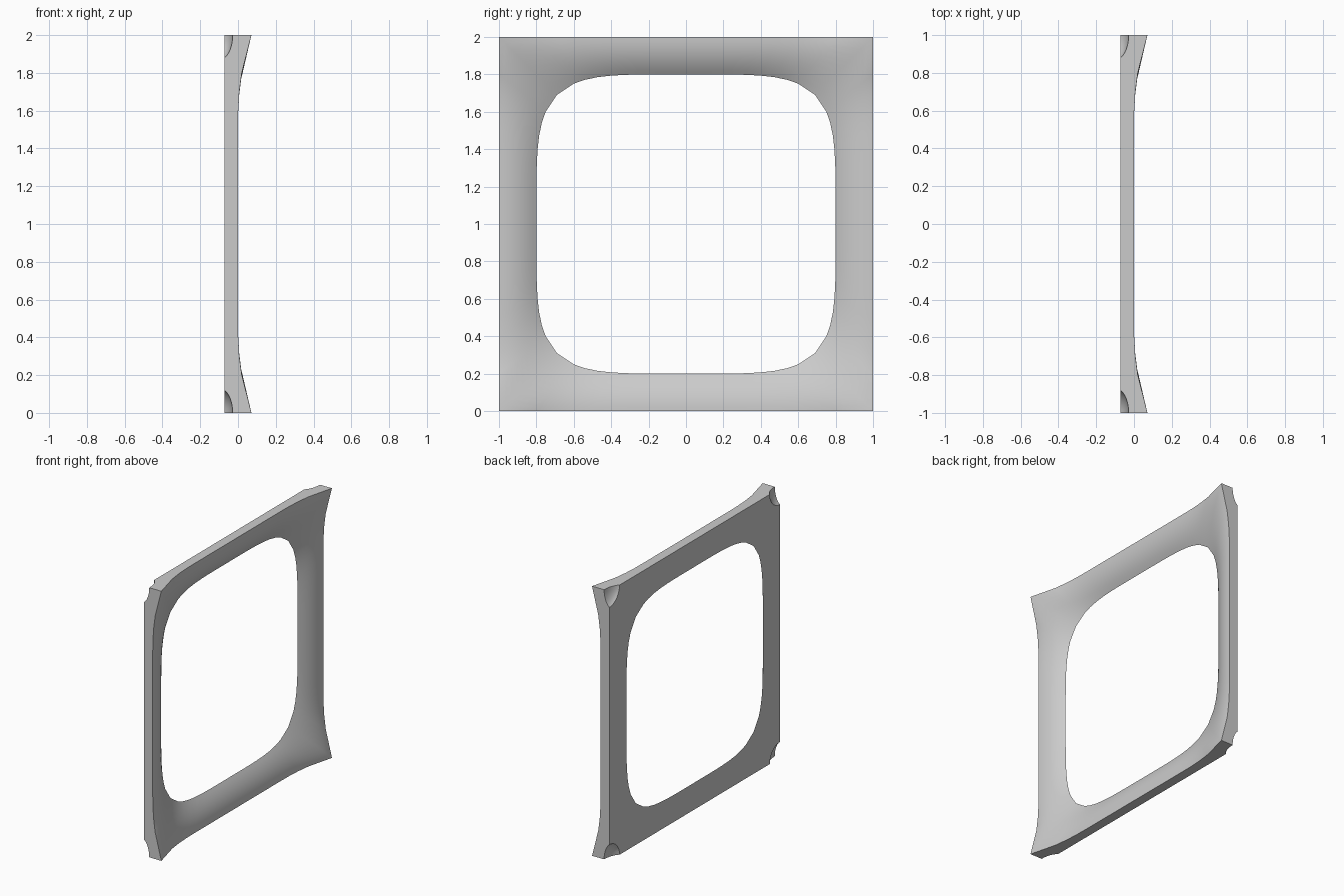
import bpy, bmesh
from mathutils import Vector

old = bpy.data.objects.get("Cube")
if old:
    bpy.data.objects.remove(old, do_unlink=True)

BACK = -0.071      # flat rear plane
HOLE = 0.8         # half width of the opening
POWER = 4.7        # squareness of the opening
RINGS = 10

mat = bpy.data.materials.new("plain grey")
mat.use_nodes = True
grey = (0.6, 0.6, 0.6, 1)
mat.diffuse_color = grey
mat.node_tree.nodes["Principled BSDF"].inputs["Base Color"].default_value = grey


def outer_height(t):
    """Thickness along the outer edge, flaring up towards each corner."""
    return 0.071 + 0.071 * (max(0, abs(t) - 0.5) / 0.5) ** 2.5


def front_column(side, t):
    """Points from the opening out to the outer edge along one ray."""
    y, z = [(1, t), (-t, 1), (-1, -t), (t, -1)][side]
    rim = HOLE * (1 + abs(t) ** POWER) ** (-1 / POWER)
    bulge = 2.2 - 0.9 * abs(t) ** 4
    for i in range(RINGS + 1):
        u = i / RINGS
        r = rim + (1 - rim) * u
        x = BACK + outer_height(t) * (1 - (1 - u) ** bulge)
        yield Vector((x, y * r, 1 + z * r))
    yield Vector((BACK, y, 1 + z))


# Frame: concave front, square edge walls and flat back
bm = bmesh.new()
steps = [i / 10 for i in range(-10, 10) if abs(i) != 9]
columns = [[bm.verts.new(p) for p in front_column(side, t)]
           for side in range(4) for t in steps]
for a, b in zip(columns, columns[1:] + columns[:1]):
    for i in range(len(a)):
        j = (i + 1) % len(a)
        bm.faces.new((a[i], a[j], b[j], b[i]))
bmesh.ops.recalc_face_normals(bm, faces=bm.faces)
mesh = bpy.data.meshes.new("window_frame")
bm.to_mesh(mesh)
bm.free()
mesh.materials.append(mat)
frame = bpy.data.objects.new("window_frame", mesh)
bpy.context.collection.objects.link(frame)

# Rounded scoops out of the four rear corners
for y in (-1, 1):
    for z in (0, 2):
        bpy.ops.mesh.primitive_uv_sphere_add(segments=32, ring_count=16,
                                             location=(BACK - 0.03, y, z))
        cutter = bpy.context.object
        cutter.name = "corner_cutter"
        cutter.scale = (0.073, 0.132, 0.132)
        cutter.hide_render = True
        cutter.data.materials.append(mat)
        bpy.context.view_layer.update()
        cut = frame.modifiers.new("corner_scoop", "BOOLEAN")
        cut.operation = "DIFFERENCE"
        cut.solver = "EXACT"
        cut.object = cutter
        bpy.context.view_layer.objects.active = frame
        bpy.ops.object.modifier_apply(modifier=cut.name)
        bpy.data.objects.remove(cutter, do_unlink=True)

bpy.ops.object.select_all(action="DESELECT")
frame.select_set(True)
bpy.context.view_layer.objects.active = frame
bpy.ops.object.shade_smooth_by_angle(angle=0.5)
